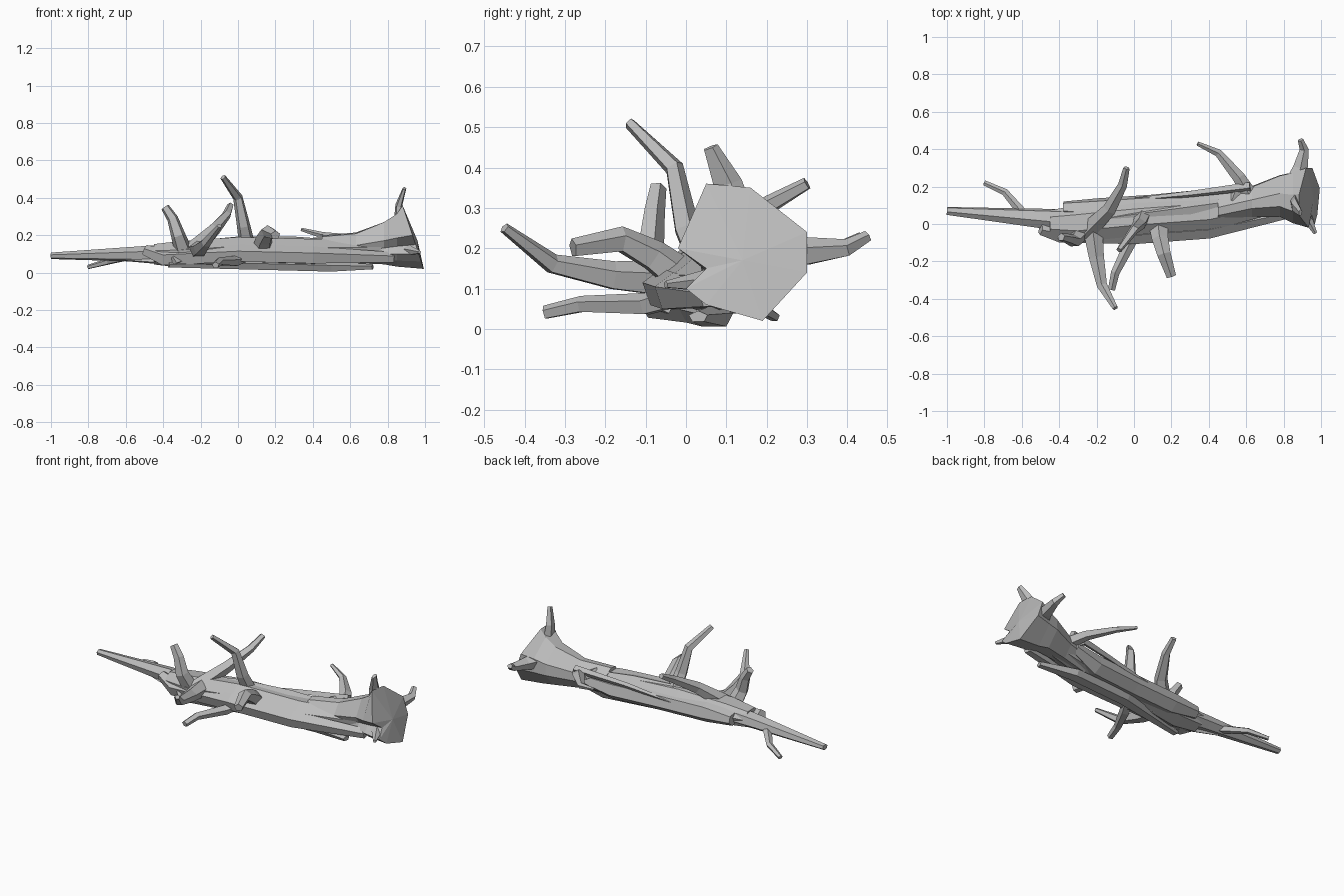
import bpy, bmesh, math
from mathutils import Vector

if "Cube" in bpy.data.objects:
    bpy.data.objects.remove(bpy.data.objects["Cube"])

bark = bpy.data.materials.new("weathered_grey_bark")
bark.use_nodes = True
grey = (0.5, 0.5, 0.5, 1)
bark.diffuse_color = grey
bark.node_tree.nodes["Principled BSDF"].inputs["Base Color"].default_value = grey


def finish(name, bm):
    bmesh.ops.recalc_face_normals(bm, faces=bm.faces)
    mesh = bpy.data.meshes.new(name)
    bm.to_mesh(mesh)
    bm.free()
    mesh.materials.append(bark)
    bpy.context.collection.objects.link(bpy.data.objects.new(name, mesh))


def bridge(bm, lower, upper):
    for i in range(len(lower)):
        bm.faces.new((lower[i - 1], lower[i], upper[i], upper[i - 1]))


def sweep(name, points, widths, flatness, sides):
    """Carry a faceted ring along a path, with one half width per point."""
    bm = bmesh.new()
    points = [Vector(p) for p in points]
    last = len(points) - 1
    axis = (points[last] - points[0]).normalized()
    reference = Vector((0, 0, 1)) if abs(axis.z) < 0.75 else Vector((0, 1, 0))
    rings = []
    for i, (point, width) in enumerate(zip(points, widths)):
        along = (points[min(i + 1, last)] - points[max(i - 1, 0)]).normalized()
        side = along.cross(reference).normalized()
        up = side.cross(along) * flatness
        angles = [0.3 + math.tau * k / sides for k in range(sides)]
        rings.append([bm.verts.new(point + (side * math.cos(a) + up * math.sin(a)) * width)
                      for a in angles])
    for lower, upper in zip(rings, rings[1:]):
        bridge(bm, lower, upper)
    bm.faces.new(rings[0])
    bm.faces.new(rings[last])
    finish(name, bm)


def branch(name, *points, thick, thin, flatness=0.9, sides=5):
    """A limb that tapers evenly from its base to its tip."""
    steps = [(Vector(b) - Vector(a)).length for a, b in zip(points, points[1:])]
    travelled = [sum(steps[:i]) / sum(steps) for i in range(len(points))]
    widths = [thick + (thin - thick) * t for t in travelled]
    sweep(name, points, widths, flatness, sides)


def slab(name, *points, width, ends=0.6, flatness=0.8, sides=5):
    """A split length of trunk, full in the middle and narrower at both ends."""
    widths = [width] * len(points)
    widths[0] = widths[-1] = width * ends
    sweep(name, points, widths, flatness, sides)


# Trunk: long tapered core with overlapping split slabs of wood
branch("trunk_tip", (-1, .07, .09), (-.5, .03, .1), (-.1, 0, .1),
       thick=.022, thin=.08, flatness=.8, sides=6)
slab("trunk_core", (-.45, 0, .1), (-.3, 0, .1), (0, .03, .12), (.4, .06, .11), (.75, .13, .12),
     width=.1, ends=.75, flatness=.75, sides=7)
slab("front_slab", (-.5, -.03, .12), (-.4, -.05, .08), (0, -.06, .1), (.4, -.03, .09), (.83, .06, .08),
     width=.05, flatness=1)
slab("rear_slab", (-.38, .08, .1), (-.2, .07, .1), (.1, .09, .1), (.4, .12, .1), (.58, .16, .13),
     width=.07, flatness=.9, sides=6)
slab("top_splinter", (-.3, 0, .15), (0, .04, .17), (.3, .08, .17), (.56, .12, .16),
     width=.04, flatness=.6, sides=4)
slab("bottom_slab", (-.37, -.08, .04), (.1, .03, .04), (.5, .07, .03), (.72, .03, .03),
     width=.05, ends=.5, flatness=.6)
branch("rear_splinter", (.62, .2, .19), (.3, .16, .16), (0, .13, .12), thick=.025, thin=.01, sides=4)
branch("front_splinter", (0, -.05, .06), (-.3, -.06, .05), (-.6, .02, .07), thick=.025, thin=.01, sides=4)

# Root flare: a round trunk section opening into a jagged torn base that leans back
outline = [(.05, .36), (.16, .35), (.3, .24), (.3, .14), (.19, .02),
           (.05, .06), (0, .1), (.05, .15), (-.02, .2)]
rim = [Vector((1 - z / 3, y, z)) for y, z in outline]
bm = bmesh.new()
hub = Vector((.96, .14, .17))
rings = []
for x, y, z, spread in [(.45, .08, .12, 0), (.63, .12, .13, .05), (.78, .15, .15, .4), (.85, .14, .16, .7)]:
    ring = []
    for corner in rim:
        out = corner - hub
        out.x = 0
        reach = out.normalized() * .08 * (1 - spread) + out * spread
        ring.append(bm.verts.new(Vector((x, y, z)) + reach))
    rings.append(ring)
rings.append([bm.verts.new(corner) for corner in rim])
for lower, upper in zip(rings, rings[1:]):
    bridge(bm, lower, upper)
bm.faces.new(rings[0])
centre = bm.verts.new(hub)
for i in range(len(rim)):
    bm.faces.new((rings[-1][i - 1], rings[-1][i], centre))
finish("root_flare", bm)

# Root prongs, flush with the torn base
branch("upper_root", (.86, .12, .25), (.86, .1, .36), (.89, .06, .45), thick=.03, thin=.01, flatness=2)
branch("rear_root", (.86, .22, .19), (.89, .3, .19), (.91, .4, .2), (.89, .45, .23), thick=.055, thin=.016)
branch("front_root", (.9, .08, .12), (.97, -.05, .11), thick=.04, thin=.01)

# Branches, each from its base in the trunk out to its tip
branch("tall_branch", (.05, .05, .14), (.03, 0, .25), (0, -.03, .4), (-.08, -.14, .51),
       thick=.045, thin=.016)
branch("rear_leaning_branch", (-.26, -.05, .11), (-.13, .08, .23), (-.06, .21, .31), (-.04, .3, .36),
       thick=.055, thin=.018)
branch("long_front_branch", (-.22, -.03, .12), (-.2, -.18, .13), (-.17, -.33, .16), (-.1, -.45, .25),
       thick=.055, thin=.015)
branch("low_front_branch", (.05, .04, .1), (-.02, -.1, .06), (-.1, -.26, .06), (-.12, -.35, .04),
       thick=.04, thin=.02)
branch("bent_front_branch", (.13, 0, .12), (.14, -.08, .18), (.16, -.16, .22), (.2, -.28, .2),
       thick=.055, thin=.027)
branch("upright_stub", (-.29, -.05, .11), (-.32, -.09, .2), (-.35, -.08, .29), (-.39, -.07, .35),
       thick=.05, thin=.024)
branch("rear_right_twig", (-.58, .04, .09), (-.69, .17, .06), (-.8, .22, .03), thick=.028, thin=.014)
branch("rear_left_branch", (.62, .15, .15), (.56, .25, .18), (.45, .38, .2), (.34, .43, .23),
       thick=.045, thin=.012, flatness=.8)

# Short broken knots along the trunk
branch("right_knot", (-.3, -.04, .08), (-.35, -.09, .06), thick=.04, thin=.03, sides=4)
branch("left_knot", (.53, .12, .17), (.56, .2, .16), thick=.03, thin=.03, sides=4)
